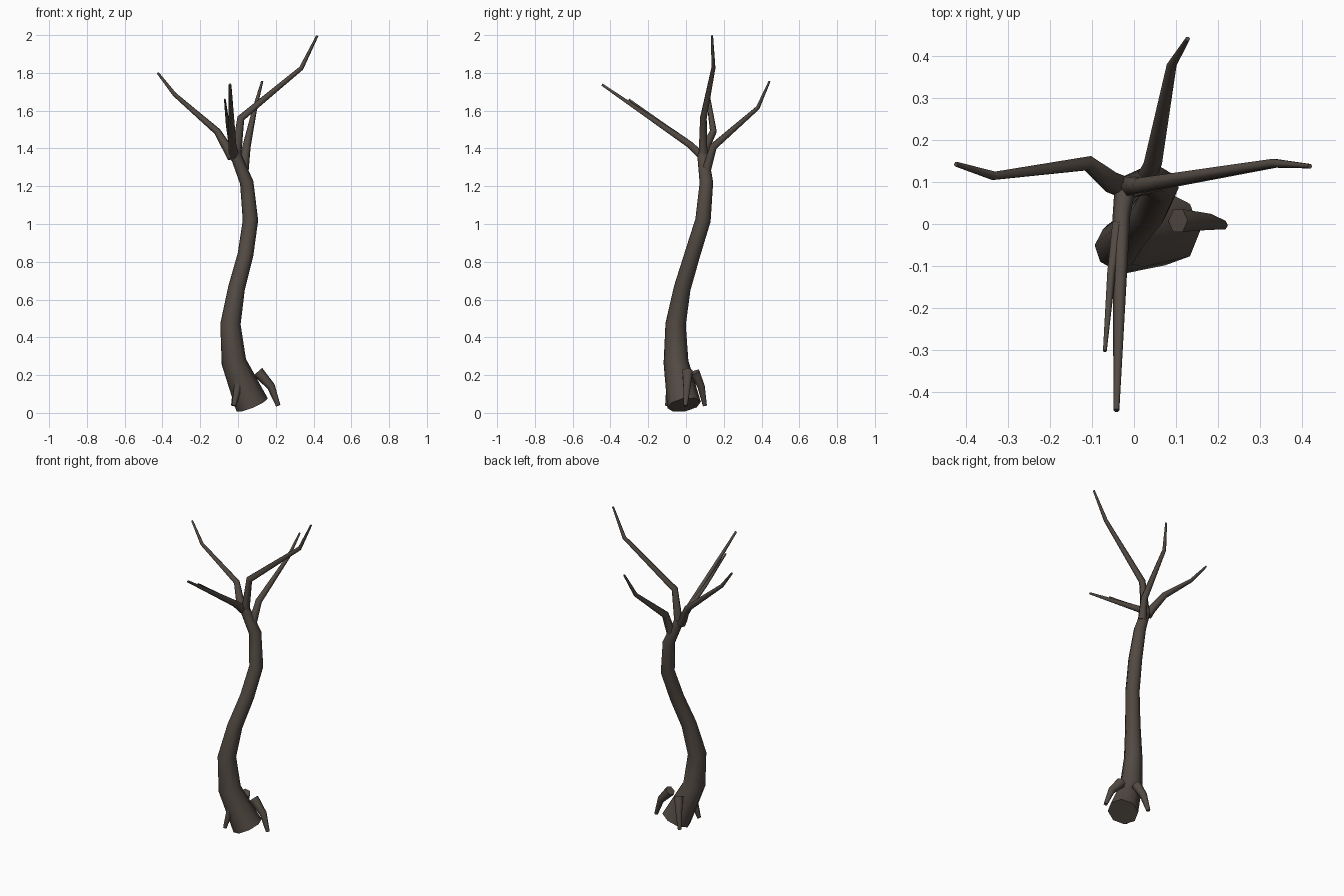
import bpy, bmesh, math
from mathutils import Vector

bark = bpy.data.materials.new("bark")
bark.diffuse_color = (0.085, 0.068, 0.056, 1)


def tube(name, points, sides):
    """Tapered tube through (x, y, z, radius) points, with flat end caps."""
    pos = [Vector(p[:3]) for p in points]
    bm = bmesh.new()
    rings = []
    last = len(pos) - 1
    u = None
    for i, p in enumerate(points):
        t = Vector()
        if i > 0:
            t += (pos[i] - pos[i - 1]).normalized()
        if i < last:
            t += (pos[i + 1] - pos[i]).normalized()
        t.normalize()
        # carry the ring direction along the path without twisting
        ref = u if u is not None else (Vector((1, 0, 0)) if abs(t.x) < 0.8 else Vector((0, 1, 0)))
        u = (ref - t * ref.dot(t)).normalized()
        v = t.cross(u)
        ring = []
        for k in range(sides):
            a = 2 * math.pi * k / sides
            ring.append(bm.verts.new(pos[i] + (u * math.cos(a) + v * math.sin(a)) * p[3]))
        rings.append(ring)
    for a, b in zip(rings, rings[1:]):
        for k in range(sides):
            n = (k + 1) % sides
            bm.faces.new((a[k], a[n], b[n], b[k])).smooth = True
    bm.faces.new(rings[0][::-1])
    bm.faces.new(rings[-1])
    # keep the cap rims sharp
    for ring in (rings[0], rings[-1]):
        for k in range(sides):
            bm.edges.get((ring[k], ring[(k + 1) % sides])).smooth = False
    mesh = bpy.data.meshes.new(name)
    bm.to_mesh(mesh)
    bm.free()
    mesh.materials.append(bark)
    ob = bpy.data.objects.new(name, mesh)
    bpy.context.collection.objects.link(ob)
    return ob


# Winding trunk
tube("trunk", [
    (0.075, -0.01, 0.042, 0.09), (-0.022, -0.053, 0.27, 0.066),
    (-0.04, -0.055, 0.47, 0.054), (-0.008, -0.02, 0.66, 0.045),
    (0.04, 0.034, 0.84, 0.042), (0.066, 0.09, 1.02, 0.041),
    (0.046, 0.108, 1.22, 0.036), (-0.015, 0.088, 1.37, 0.029)], 8)

# Branches
tube("right_branch", [
    (-0.01, 0.09, 1.36, 0.027), (0.015, 0.092, 1.56, 0.02),
    (0.335, 0.145, 1.825, 0.012), (0.42, 0.138, 1.997, 0.006)], 6)
tube("left_branch", [
    (-0.03, 0.09, 1.35, 0.026), (-0.055, 0.1, 1.4, 0.026),
    (-0.11, 0.145, 1.49, 0.019),
    (-0.335, 0.115, 1.685, 0.011), (-0.425, 0.143, 1.80, 0.006)], 6)
tube("back_branch", [
    (0.03, 0.11, 1.29, 0.027), (0.045, 0.145, 1.41, 0.022),
    (0.09, 0.38, 1.615, 0.012), (0.128, 0.442, 1.755, 0.006)], 6)
tube("front_branch", [
    (-0.02, 0.095, 1.35, 0.026), (-0.03, 0.02, 1.42, 0.021),
    (-0.042, -0.445, 1.738, 0.007)], 6)
tube("front_twig", [
    (-0.04, 0.0, 1.44, 0.014), (-0.055, -0.12, 1.525, 0.011),
    (-0.07, -0.303, 1.66, 0.005)], 5)

# Arching roots
tube("right_root", [
    (0.105, 0.008, 0.217, 0.031), (0.175, 0.005, 0.14, 0.022),
    (0.213, -0.003, 0.038, 0.012)], 6)
tube("back_root", [
    (0.02, 0.045, 0.215, 0.031), (-0.005, 0.08, 0.14, 0.022),
    (-0.025, 0.1, 0.038, 0.012)], 6)
tube("front_root", [
    (0.02, -0.06, 0.215, 0.031), (0.0, -0.085, 0.14, 0.022),
    (-0.022, -0.1, 0.038, 0.012)], 6)
